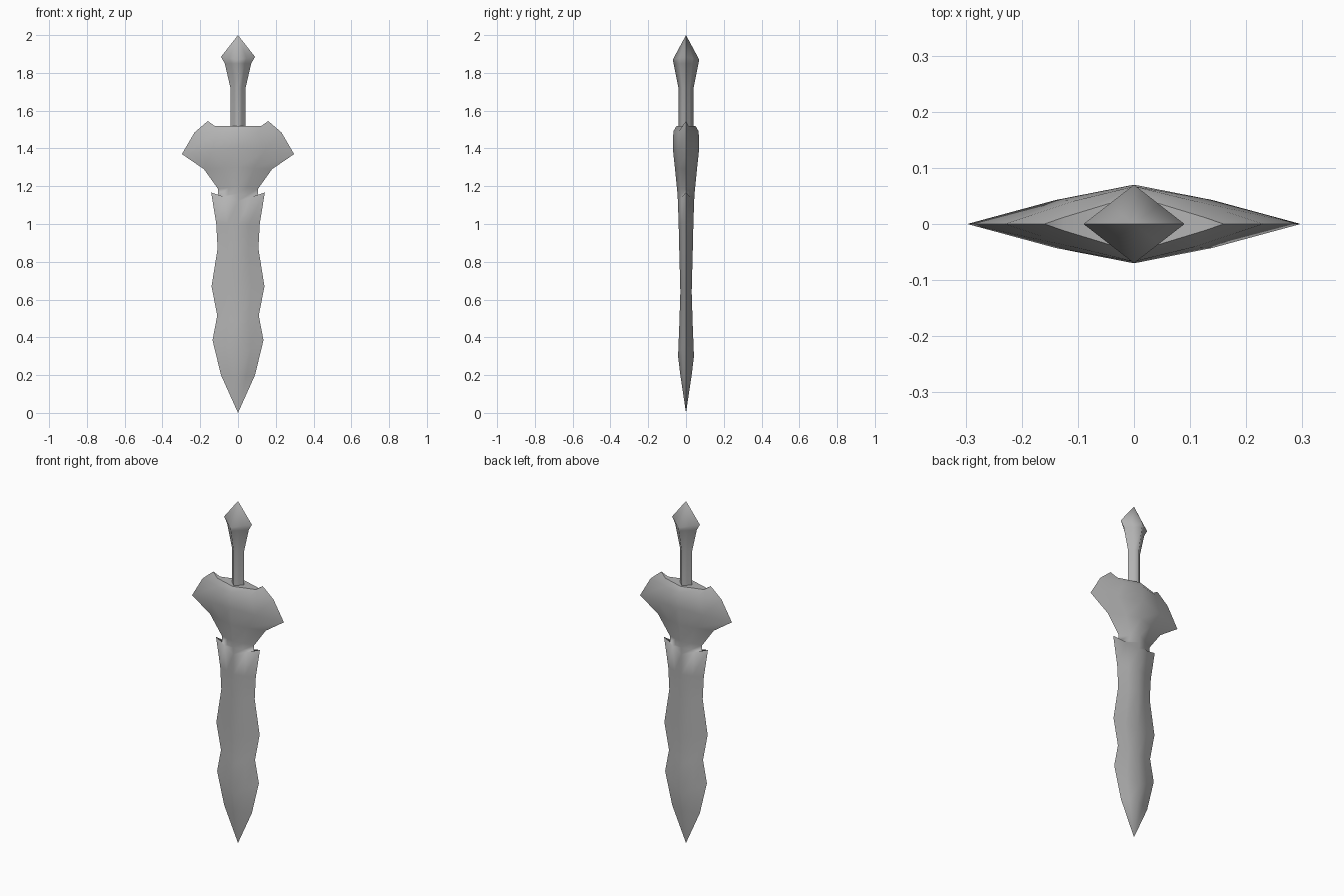
import bpy
import bmesh

cube = bpy.data.objects.get("Cube")
if cube:
    bpy.data.objects.remove(cube, do_unlink=True)

GREY = (0.45, 0.45, 0.45, 1.0)
steel = bpy.data.materials.new("grey steel")
steel.use_nodes = True
steel.diffuse_color = GREY
steel.node_tree.nodes["Principled BSDF"].inputs["Base Color"].default_value = GREY


def ring(bm, width, z_edge, depth, z_mid, frac, bulge, weight):
    """Lens-shaped loop: sharp side edges, a ridge front and back, shoulders between."""
    z_sh = z_mid + (z_edge - z_mid) * weight
    sx, sy = width * frac, depth * bulge
    points = [(width, 0, z_edge), (sx, sy, z_sh), (0, depth, z_mid), (-sx, sy, z_sh),
              (-width, 0, z_edge), (-sx, -sy, z_sh), (0, -depth, z_mid), (sx, -sy, z_sh)]
    return [bm.verts.new(p) for p in points]


def loft(name, rows, tip_z, cap_last):
    """Skin rings together; the start or the end closes to a point at tip_z."""
    bm = bmesh.new()
    loops = [ring(bm, *row) for row in rows]
    for a, b in zip(loops, loops[1:]):
        for i in range(8):
            j = (i + 1) % 8
            bm.faces.new((a[i], a[j], b[j], b[i]))
    tip_loop, cap_loop = (loops[0], loops[-1]) if cap_last else (loops[-1], loops[0])
    tip = bm.verts.new((0, 0, tip_z))
    for i in range(8):
        bm.faces.new((tip_loop[i], tip_loop[(i + 1) % 8], tip))
    # Cap in strips between the front and back halves
    c = cap_loop
    caps = [bm.faces.new(f) for f in ((c[0], c[1], c[7]), (c[1], c[2], c[6], c[7]),
                                      (c[2], c[3], c[5], c[6]), (c[3], c[4], c[5]))]
    bmesh.ops.recalc_face_normals(bm, faces=bm.faces)
    for f in bm.faces:
        f.smooth = True
    # Crisp outline and cap rim, smooth across each broad side
    for e in bm.edges:
        outline = all(abs(v.co.y) < 1e-5 for v in e.verts)
        rim = sum(f in caps for f in e.link_faces) == 1
        e.smooth = not (outline or rim)
    mesh = bpy.data.meshes.new(name)
    bm.to_mesh(mesh)
    bm.free()
    mesh.materials.append(steel)
    obj = bpy.data.objects.new(name, mesh)
    bpy.context.collection.objects.link(obj)
    return obj


# Rows: half width, edge height, half depth, ridge height
blade = [(0.09, 0.20, 0.030, 0.20), (0.135, 0.385, 0.042, 0.30),
         (0.11, 0.515, 0.035, 0.48), (0.14, 0.67, 0.030, 0.64),
         (0.108, 0.87, 0.036, 0.87), (0.115, 1.00, 0.039, 1.00),
         (0.142, 1.167, 0.043, 1.12), (0.105, 1.148, 0.045, 1.16)]
guard = [(0.105, 1.185, 0.049, 1.20), (0.18, 1.29, 0.059, 1.30),
         (0.297, 1.37, 0.070, 1.40), (0.23, 1.485, 0.067, 1.49)]
rows = [r + (0.5, 0.53, 0.5) for r in blade] + [r + (0.47, 0.61, 0.5) for r in guard]
rows.append((0.16, 1.545, 0.05, 1.52, 0.78, 0.24, 0.0))
loft("blade_and_guard", rows, 0.0, True)

# Grip flaring into a pointed pommel
grip = [(0.04, 1.50, 0.04, 1.50), (0.04, 1.72, 0.04, 1.72),
        (0.07, 1.85, 0.066, 1.85), (0.09, 1.885, 0.07, 1.87)]
loft("grip_and_pommel", [r + (0.5, 0.5, 0.5) for r in grip], 2.0, False)
